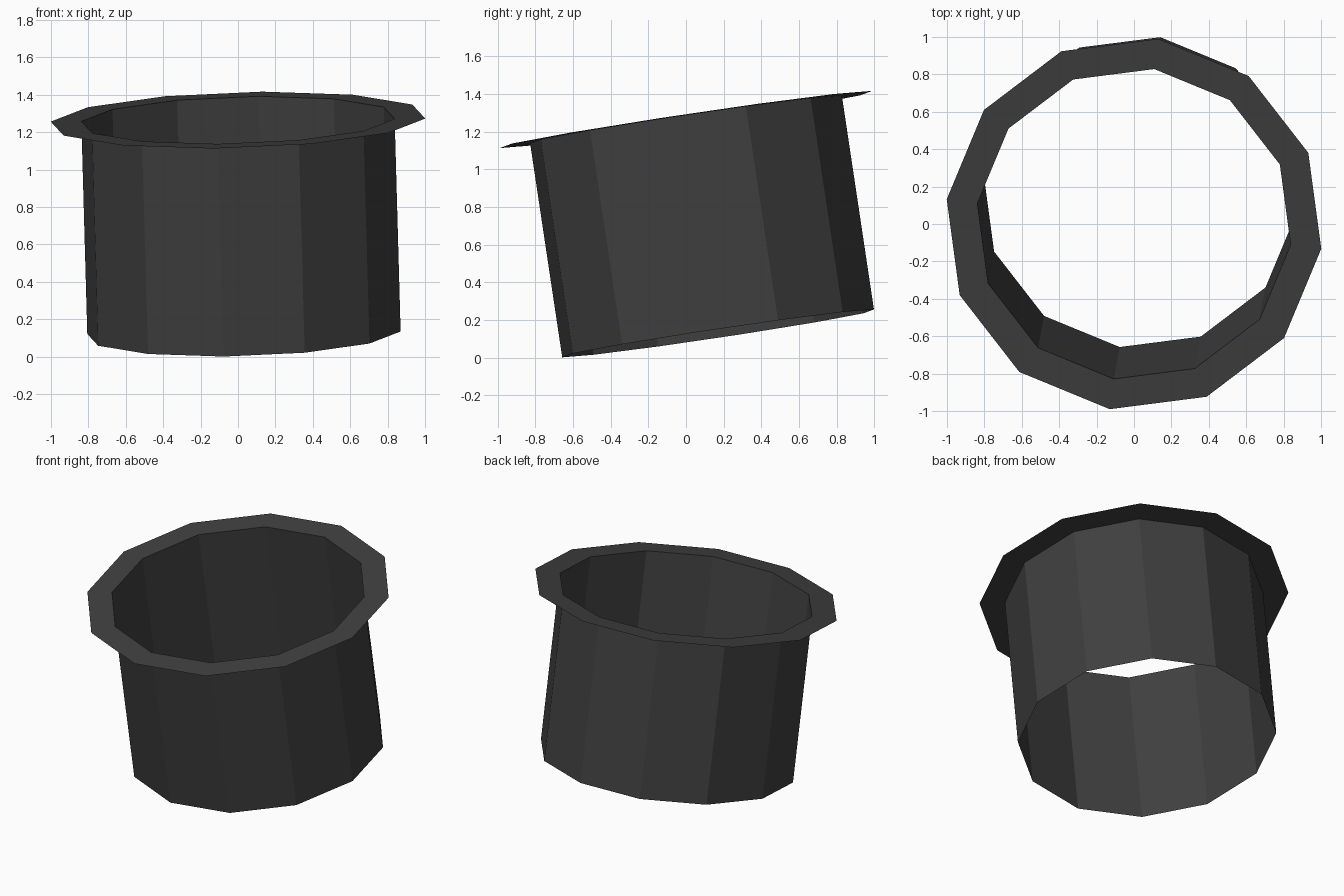
import bpy
import bmesh
import math
from mathutils import Matrix, Vector

cube = bpy.data.objects.get("Cube")
if cube:
    bpy.data.objects.remove(cube, do_unlink=True)

SIDES = 12
R_TUBE, R_FLANGE, LENGTH = 0.845, 1.01, 1.15
PHASE = math.radians(-7.5)

# Dark grey material shared by both parts
mat = bpy.data.materials.new("dark grey")
mat.use_nodes = True
colour = (0.05, 0.05, 0.05, 1.0)
mat.diffuse_color = colour
mat.node_tree.nodes["Principled BSDF"].inputs["Base Color"].default_value = colour

# The tube leans forward and slightly sideways about the centre of its rim
axis = Vector((-0.028, -0.15, 1.0))
tilt = Vector((0, 0, 1)).rotation_difference(axis).to_matrix().to_4x4()
place = Matrix.Translation((0, 0, 1.265)) @ tilt


def ring(bm, radius, z):
    """Add one ring of vertices around the tube axis."""
    verts = []
    for i in range(SIDES):
        a = PHASE + math.tau * i / SIDES
        verts.append(bm.verts.new((radius * math.cos(a), radius * math.sin(a), z)))
    return verts


def band(name, lower, upper):
    """Make an open band of flat quads between two (radius, z) rings."""
    bm = bmesh.new()
    a, b = ring(bm, *lower), ring(bm, *upper)
    for i in range(SIDES):
        j = (i + 1) % SIDES
        bm.faces.new((a[i], a[j], b[j], b[i]))
    bm.transform(place)
    mesh = bpy.data.meshes.new(name)
    bm.to_mesh(mesh)
    bm.free()
    mesh.materials.append(mat)
    obj = bpy.data.objects.new(name, mesh)
    bpy.context.collection.objects.link(obj)
    return obj


# Open tube wall and the flat flange around its top
band("tube_wall", (R_TUBE, -LENGTH), (R_TUBE, 0.0))
band("top_flange", (R_FLANGE, 0.0), (R_TUBE, 0.0))
